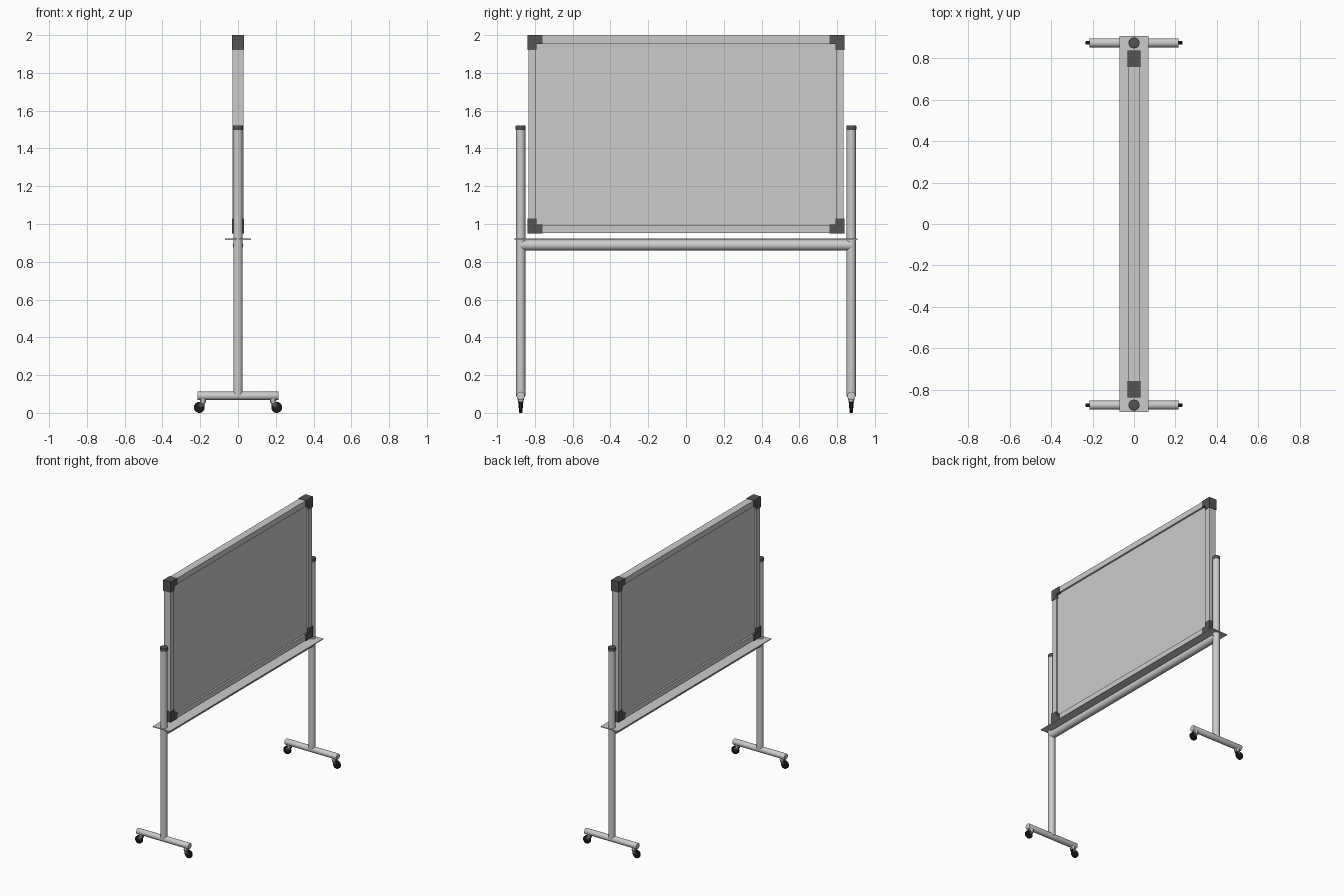
import bpy, bmesh, math
from mathutils import Vector

if "Cube" in bpy.data.objects:
    bpy.data.objects.remove(bpy.data.objects["Cube"])


def material(name, v):
    m = bpy.data.materials.new(name)
    m.diffuse_color = (v, v, v, 1)
    m.use_nodes = True
    m.node_tree.nodes["Principled BSDF"].inputs["Base Color"].default_value = m.diffuse_color
    return m


DARK = material("dark_plastic", 0.09)
BLACK = material("black_rubber", 0.01)


def finish(name, bm, mat=None, smooth=False):
    bmesh.ops.recalc_face_normals(bm, faces=bm.faces)
    me = bpy.data.meshes.new(name)
    bm.to_mesh(me)
    bm.free()
    ob = bpy.data.objects.new(name, me)
    bpy.context.collection.objects.link(ob)
    if mat:
        me.materials.append(mat)
    if smooth:
        bpy.ops.object.select_all(action='DESELECT')
        ob.select_set(True)
        bpy.context.view_layer.objects.active = ob
        bpy.ops.object.shade_smooth_by_angle(angle=math.radians(35))
    return ob


def box(name, lo, hi, mat=None):
    bm = bmesh.new()
    bmesh.ops.create_cube(bm, size=1)
    for v in bm.verts:
        v.co = Vector([lo[i] + (v.co[i] + 0.5) * (hi[i] - lo[i]) for i in range(3)])
    return finish(name, bm, mat)


def tube(name, a, b, r1, r2=None, mat=None, bevel=0.0, seg=32):
    a, b = Vector(a), Vector(b)
    bm = bmesh.new()
    bmesh.ops.create_cone(bm, cap_ends=True, segments=seg, radius1=r1,
                          radius2=r1 if r2 is None else r2, depth=(b - a).length)
    if bevel:
        rims = [e for e in bm.edges if any(len(f.verts) > 4 for f in e.link_faces)]
        bmesh.ops.bevel(bm, geom=rims, offset=bevel, segments=3, profile=0.5, affect='EDGES')
    q = Vector((0, 0, 1)).rotation_difference(b - a)
    for v in bm.verts:
        v.co = q @ v.co + (a + b) / 2
    return finish(name, bm, mat, True)


def plate(name, pts, axis, lo, hi, mat=None):
    """Extrude a flat outline along x (axis 0) or y (axis 1)."""
    bm = bmesh.new()
    place = (lambda p, d: (d, p[0], p[1])) if axis == 0 else (lambda p, d: (p[0], d, p[1]))
    f = bm.faces.new([bm.verts.new(place(p, lo)) for p in pts])
    ext = bmesh.ops.extrude_face_region(bm, geom=[f])
    for v in ext["geom"]:
        if isinstance(v, bmesh.types.BMVert):
            v.co[axis] = hi
    return finish(name, bm, mat)


# Writing surface and frame
Y, ZB, ZT, W, T = 0.835, 0.953, 1.997, 0.042, 0.028
box("board_panel", (-0.015, -Y + 0.02, ZB + 0.02), (0.015, Y - 0.02, ZT - 0.02))
for s, n in ((-1, "left"), (1, "right")):
    ys = sorted((s * Y, s * (Y - W)))
    box(f"frame_{n}", (-T, ys[0], ZB), (T, ys[1], ZT))
box("frame_top", (-T, -Y + W, ZT - W), (T, Y - W, ZT))
box("frame_bottom", (-T, -Y + W, ZB), (T, Y - W, ZB + W))

# L-shaped corner protectors
L, A = 0.08, 0.048
for sy in (-1, 1):
    for sz, z0 in ((1, 0.95), (-1, 2.0)):
        pts = [(0, 0), (L, 0), (L, A), (A, A), (A, L), (0, L)]
        plate("frame_corner", [(sy * (0.839 - p), z0 + sz * q) for p, q in pts],
              0, -0.031, 0.031, DARK)

# Tray and crossbar
box("pen_tray", (-0.07, -0.907, 0.916), (0.07, 0.907, 0.922))
tube("crossbar", (0, -0.875, 0.888), (0, 0.875, 0.888), 0.028)

# Posts, feet and casters
for s in (-1, 1):
    y = s * 0.875
    tube("post", (0, y, 0.09), (0, y, 1.5), 0.0245)
    tube("post_cap", (0, y, 1.497), (0, y, 1.522), 0.0265, mat=DARK, bevel=0.003)
    tube("foot", (-0.215, y, 0.09), (0.215, y, 0.09), 0.022, bevel=0.002)
    for d in (-1, 1):
        x = d * 0.205
        tube("caster_stem", (d * 0.185, y, 0.052), (d * 0.185, y, 0.078), 0.013, 0.018)
        fork = [(d * px, pz) for px, pz in
                ((0.168, 0.062), (0.198, 0.062), (0.212, 0.034), (0.2, 0.026), (0.178, 0.042))]
        for w in (-1, 1):
            plate("caster_fork", fork, 1, y + w * 0.009, y + w * 0.0115, DARK)
        tube("caster_wheel", (x, y - 0.0085, 0.029), (x, y + 0.0085, 0.029), 0.029,
             mat=BLACK, bevel=0.003)
        tube("caster_axle", (x, y - 0.0125, 0.032), (x, y + 0.0125, 0.032), 0.006,
             mat=BLACK, seg=16)
